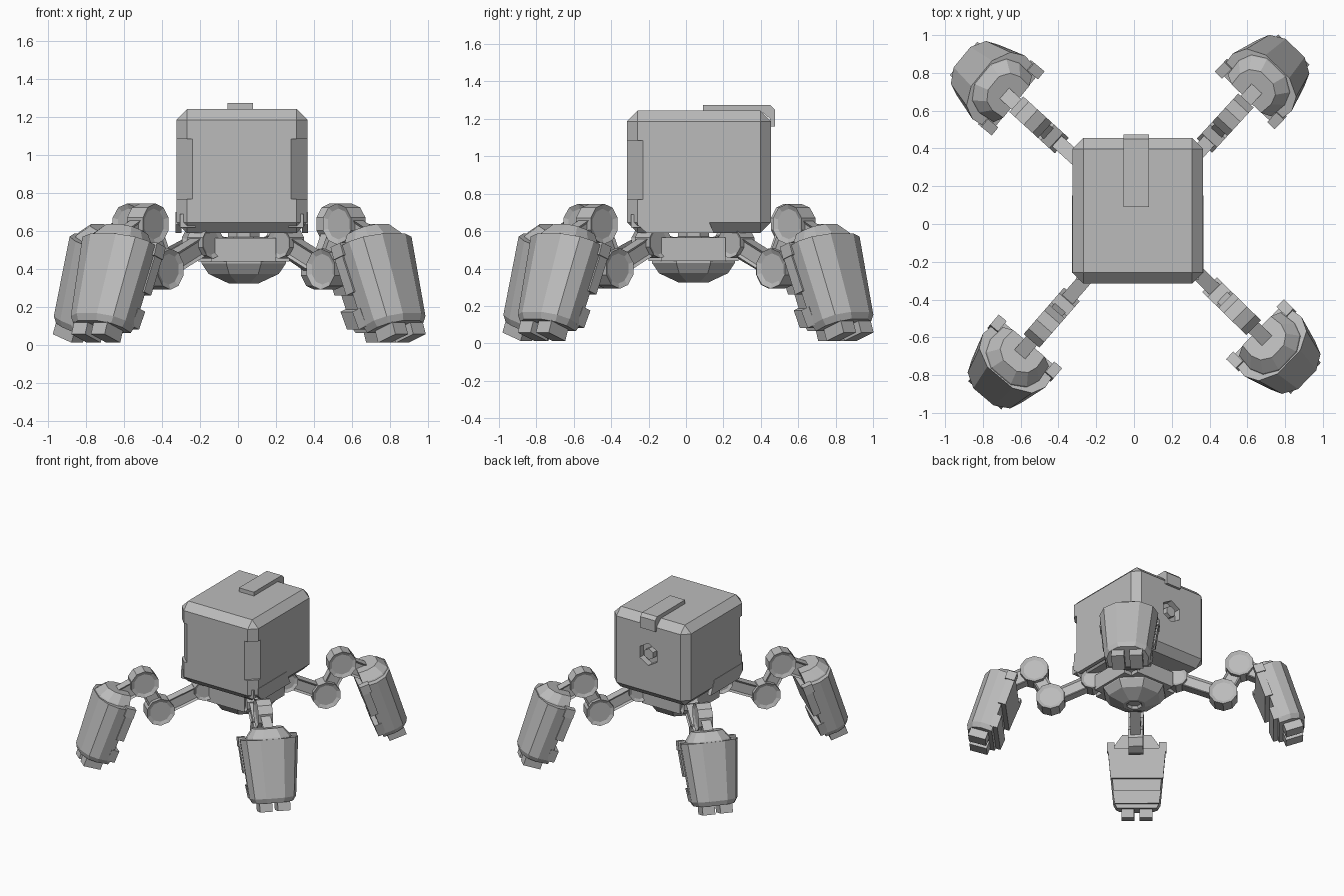
import bpy, bmesh
from math import radians, atan2, hypot, pi
from mathutils import Matrix, Vector

old = bpy.data.objects.get("Cube")
if old:
    bpy.data.objects.remove(old)

GREY = (0.5, 0.5, 0.5, 1)
metal = bpy.data.materials.new("grey metal")
metal.use_nodes = True
metal.diffuse_color = GREY
metal.node_tree.nodes["Principled BSDF"].inputs["Base Color"].default_value = GREY

HUB = Vector((0.03, 0.04, 0))
BODY = Vector((0.02, 0.07, 0.917))
HALF = Vector((0.345, 0.385, 0.327))
ID = Matrix.Identity(4)


def finish(name, bm, mat=ID):
    bm.transform(mat)
    bmesh.ops.recalc_face_normals(bm, faces=bm.faces[:])
    mesh = bpy.data.meshes.new(name)
    bm.to_mesh(mesh)
    bm.free()
    mesh.materials.append(metal)
    ob = bpy.data.objects.new(name, mesh)
    bpy.context.collection.objects.link(ob)
    return ob


def box(name, lo, hi, mat=ID, bevel=0):
    lo, hi = Vector(lo), Vector(hi)
    bm = bmesh.new()
    place = Matrix.Translation((lo + hi) / 2) @ Matrix.Diagonal((*(hi - lo), 1))
    bmesh.ops.create_cube(bm, size=1, matrix=place)
    if bevel:
        bmesh.ops.bevel(bm, geom=bm.edges[:], offset=bevel, segments=1,
                        profile=0.5, affect='EDGES')
    return finish(name, bm, mat)


def loft(name, rings, mat=ID):
    """Skin a stack of closed rings and cap both ends."""
    bm = bmesh.new()
    loops = [[bm.verts.new(p) for p in ring] for ring in rings]
    for a, b in zip(loops, loops[1:]):
        n = len(a)
        for i in range(n):
            bm.faces.new((a[i], a[(i + 1) % n], b[(i + 1) % n], b[i]))
    bm.faces.new(loops[0])
    bm.faces.new(loops[-1])
    return finish(name, bm, mat)


def prism(name, points, depth, mat=ID):
    """Extrude a closed outline by a depth vector."""
    return loft(name, [points, [Vector(p) + Vector(depth) for p in points]], mat)


def hexagon(name, radius, depth, mat):
    bm = bmesh.new()
    bmesh.ops.create_cone(bm, cap_ends=True, segments=6, radius1=radius,
                          radius2=radius, depth=depth)
    return finish(name, bm, mat)


def cut(target, cutter):
    cutter.hide_render = True
    mod = target.modifiers.new("cut", 'BOOLEAN')
    mod.operation = 'DIFFERENCE'
    mod.object = cutter
    bpy.context.view_layer.objects.active = target
    bpy.ops.object.modifier_apply(modifier=mod.name)
    bpy.data.objects.remove(cutter)


def barrel(name, centre, radius, width, mat):
    """Joint drum across the leg, with sunken end caps."""
    bm = bmesh.new()
    bmesh.ops.create_cone(bm, cap_ends=True, segments=10, radius1=radius,
                          radius2=radius, depth=width)
    caps = [f for f in bm.faces if len(f.verts) > 4]
    bmesh.ops.inset_individual(bm, faces=caps, thickness=radius * 0.25, depth=-0.012)
    place = Matrix.Translation((centre[0], 0, centre[1])) @ Matrix.Rotation(pi / 2, 4, 'X')
    return finish(name, bm, mat @ place)


def beam(name, a, b, height, width, mat):
    """Link bar between two points of the leg plane, with panelled sides."""
    dx, dz = b[0] - a[0], b[1] - a[1]
    place = (Matrix.Translation(((a[0] + b[0]) / 2, 0, (a[1] + b[1]) / 2))
             @ Matrix.Rotation(-atan2(dz, dx), 4, 'Y')
             @ Matrix.Diagonal((hypot(dx, dz), width, height, 1)))
    bm = bmesh.new()
    bmesh.ops.create_cube(bm, size=1, matrix=place)
    sides = [f for f in bm.faces if abs(f.normal.y) > 0.9]
    bmesh.ops.inset_individual(bm, faces=sides, thickness=0.02, depth=-0.012)
    return finish(name, bm, mat)


# Body: chamfered cube with a six-sided port sunk into its back
body = box("body", BODY - HALF, BODY + HALF, bevel=0.057)
port_at = Matrix.Translation((0.02, 0.455, 0.95)) @ Matrix.Rotation(pi / 2, 4, 'X')
cut(body, hexagon("port_cutter", 0.09, 0.1, port_at))
hexagon("port_core", 0.045, 0.05, Matrix.Translation((0, -0.03, 0)) @ port_at)

# Strip lying over the top and folding down the back
strip = [(0.09, 1.235), (0.09, 1.275), (0.45, 1.275), (0.475, 1.25),
         (0.475, 1.16), (0.45, 1.16), (0.45, 1.2), (0.41, 1.235)]
prism("top_strip", [(-0.055, y, z) for y, z in strip], (0.135, 0, 0))

# Cut-back front corners, lower corner blocks and side skirts
skirt = [(-0.26, 0.7), (0.1, 0.7), (0.15, 0.59), (-0.21, 0.59), (-0.26, 0.635)]
front = BODY.y - HALF.y
for side, label in ((1, "left"), (-1, "right")):
    x = BODY.x + side * HALF.x
    corner = [(x - side * 0.105, front - 0.02, 0.77), (x + side * 0.02, front + 0.105, 0.77),
              (x + side * 0.02, front - 0.02, 0.77)]
    cut(body, prism(f"{label}_corner_cutter", corner, (0, 0, 0.315)))
    edges = sorted((x - side * 0.02, x - side * 0.1))
    box(f"{label}_corner_block", (edges[0], front + 0.02, 0.62), (edges[1], front + 0.1, 0.69))
    prism(f"{label}_skirt", [(x + side * 0.003, y, z) for y, z in skirt],
          (-side * 0.03, 0, 0))

# Hub: faceted bowl with a sunken drain, crossed blocks and a neck
profile = [(0.05, 0.345), (0.06, 0.325), (0.085, 0.325), (0.2, 0.375), (0.24, 0.43),
           (0.24, 0.46), (0.2, 0.56), (0.09, 0.57), (0.09, 0.62)]
rings = []
for r, z in profile:
    rings.append([Matrix.Rotation(pi / 4 * (i + 0.5), 3, 'Z') @ Vector((r, 0, z))
                  for i in range(8)])
at_hub = Matrix.Translation(HUB)
loft("hub_bowl", rings, at_hub)
box("hub_block_across", (-0.24, -0.17, 0.44), (0.24, 0.17, 0.565), at_hub)
box("hub_block_along", (-0.17, -0.24, 0.44), (0.17, 0.24, 0.565), at_hub)


def foot_ring(w, half, depth, start=0.0):
    """Flat on the inner side, faceted round on the outer side."""
    side = [(0, 0.94), (0.45, 1), (0.78, 0.84), (1, 0.4)]
    pts = [(start + u * depth, v * half, w) for u, v in side]
    return pts + [(u, -v, w) for u, v, w in reversed(pts)]


# Legs: hip, three joints, links and an armoured foot
# (name, heading, foot twist, joint reach, foot reach)
HIP = (0.31, 0.54)
LEGS = [("back_left", 47.5, -1.5, 0.02, 0.005), ("back_right", 137.7, 2.8, 0.07, 0.055),
        ("front_right", 229, 0.7, 0.06, 0.055), ("front_left", 315.7, 0.3, 0.03, 0.03)]
for label, angle, twist, bend, reach in LEGS:
    leg = at_hub @ Matrix.Rotation(radians(angle), 4, 'Z')
    knee, elbow, ankle = (0.59 + bend, 0.4), (0.71 + bend, 0.638), (0.9 + reach, 0.55)
    beam(f"{label}_hip_mount", (0.15, 0.5), HIP, 0.11, 0.08, leg)
    barrel(f"{label}_hip_joint", HIP, 0.085, 0.11, leg)
    beam(f"{label}_lower_link", HIP, knee, 0.1, 0.075, leg)
    barrel(f"{label}_knee_joint", knee, 0.108, 0.11, leg)
    beam(f"{label}_upper_link", knee, elbow, 0.11, 0.075, leg)
    barrel(f"{label}_elbow_joint", elbow, 0.108, 0.11, leg)
    beam(f"{label}_ankle_link", elbow, ankle, 0.12, 0.075, leg)

    foot = (leg @ Matrix.Translation((1.02 + reach, 0, 0.065))
            @ Matrix.Rotation(radians(twist), 4, 'Z')
            @ Matrix.Rotation(radians(-19.5), 4, 'Y'))
    loft(f"{label}_foot_shell", [foot_ring(0, 0.155, 0.195), foot_ring(0.035, 0.175, 0.212),
                                 foot_ring(0.475, 0.218, 0.225)], foot)
    loft(f"{label}_foot_cap", [foot_ring(0.46, 0.175, 0.222), foot_ring(0.485, 0.165, 0.215),
                               foot_ring(0.55, 0.115, 0.165)], foot)
    # Tapered inner plates leave an open band between them
    for part, w0, w1, h0, h1 in (("upper_plate", 0.22, 0.445, 0.195, 0.215),
                                 ("lower_plate", 0.03, 0.13, 0.165, 0.18)):
        outline = [(-0.035, -h0, w0), (-0.035, h0, w0), (-0.035, h1, w1), (-0.035, -h1, w1)]
        prism(f"{label}_foot_{part}", outline, (0.06, 0, 0), foot)
    for side, name in ((1, "a"), (-1, "b")):
        tab, toe = sorted((side * 0.165, side * 0.22)), sorted((side * 0.02, side * 0.115))
        box(f"{label}_foot_tab_{name}", (-0.035, tab[0], 0.42), (0.04, tab[1], 0.49), foot)
        box(f"{label}_toe_{name}", (0.03, toe[0], -0.066), (0.165, toe[1], 0.02), foot)
